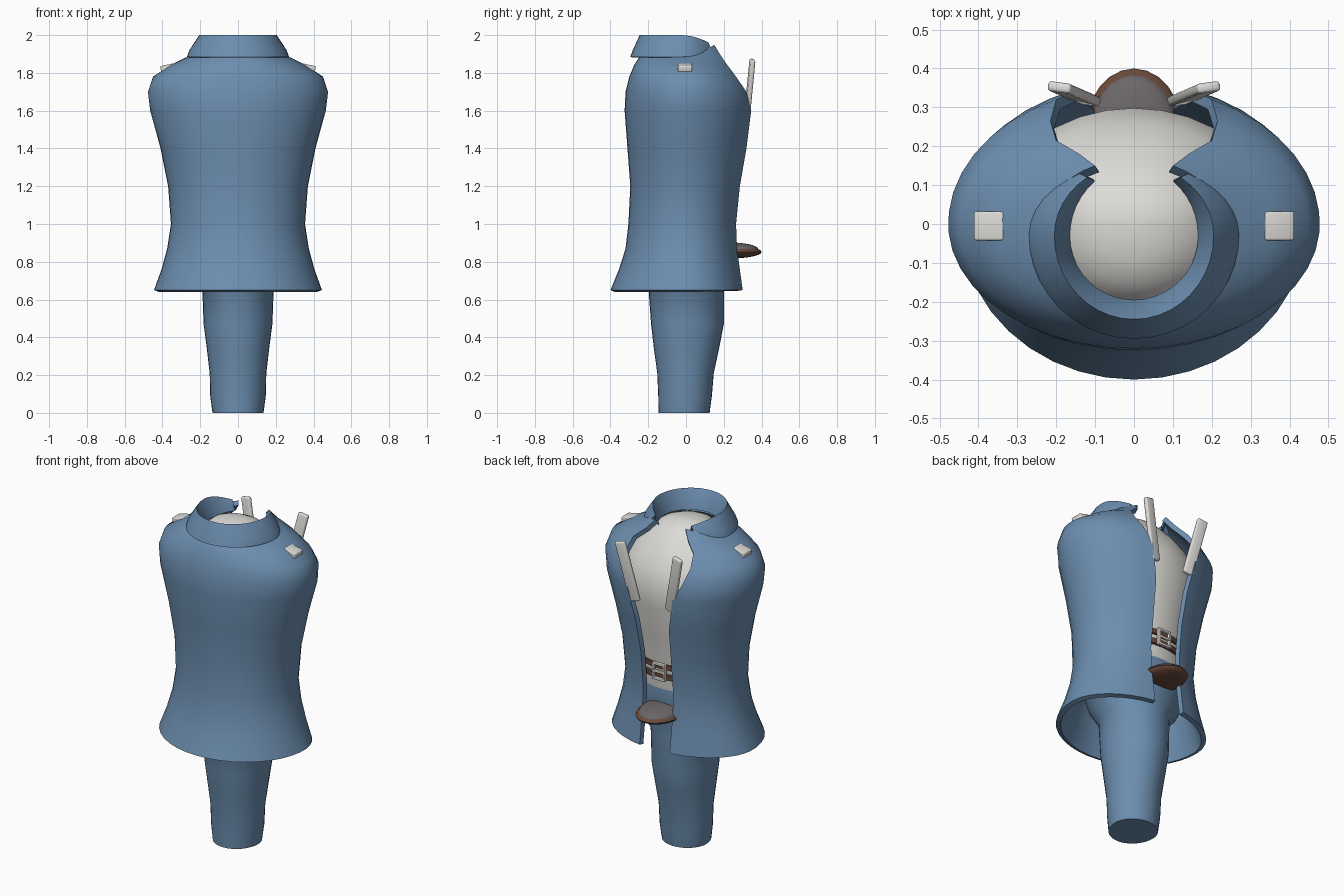
import bpy, bmesh, math
from mathutils import Vector, Matrix

cube = bpy.data.objects.get("Cube")
if cube:
    bpy.data.objects.remove(cube, do_unlink=True)


def material(name, rgb):
    m = bpy.data.materials.new(name)
    m.use_nodes = True
    m.diffuse_color = (*rgb, 1)
    m.node_tree.nodes["Principled BSDF"].inputs["Base Color"].default_value = (*rgb, 1)
    return m


BLUE = material("coat blue", (0.15, 0.27, 0.43))
WHITE = material("off white", (0.72, 0.71, 0.68))
BROWN = material("leather brown", (0.14, 0.066, 0.042))
GREY = material("warm grey", (0.15, 0.135, 0.14))


def finish(name, bm, mat, thickness=0, bevel=0):
    mesh = bpy.data.meshes.new(name)
    bm.to_mesh(mesh)
    bm.free()
    ob = bpy.data.objects.new(name, mesh)
    bpy.context.collection.objects.link(ob)
    mesh.materials.append(mat)
    bpy.ops.object.select_all(action='DESELECT')
    ob.select_set(True)
    bpy.context.view_layer.objects.active = ob
    if thickness:
        mod = ob.modifiers.new("thickness", 'SOLIDIFY')
        mod.thickness, mod.offset = thickness, -1
        bpy.ops.object.modifier_apply(modifier=mod.name)
    if bevel:
        mod = ob.modifiers.new("bevel", 'BEVEL')
        mod.width, mod.segments = bevel, 3
        bpy.ops.object.modifier_apply(modifier=mod.name)
    bpy.ops.object.shade_smooth_by_angle(angle=math.radians(40))
    return ob


def loft(name, rings, mat, y0=0, thickness=0, cap=True, segs=32):
    """Rings: height, half width, front depth, back depth, back lift, half gap."""
    bm = bmesh.new()
    rows = []
    is_open = len(rings[0]) > 4
    for ring in rings:
        z, rx, front, back, lift, gap = (tuple(ring) + (0, 0))[:6]
        start = math.asin(gap / rx)
        back /= math.cos(start)
        row = []
        for i in range(segs + (1 if is_open else 0)):
            a = start + (2 * math.pi - 2 * start) * i / segs
            c = math.cos(a)
            row.append(bm.verts.new((rx * math.sin(a), y0 + c * (back if c > 0 else front),
                                     z + lift * max(0, c) ** 2)))
        rows.append(row)
    for low, high in zip(rows, rows[1:]):
        for j in range(segs):
            k = (j + 1) % len(low)
            bm.faces.new((low[j], high[j], high[k], low[k]))
    if cap and not is_open:
        bm.faces.new(rows[0])
        bm.faces.new(rows[-1][::-1])
    return finish(name, bm, mat, thickness)


def box(name, loc, size, mat, rot=Matrix(), bevel=0.004):
    bm = bmesh.new()
    bmesh.ops.create_cube(bm, size=1, matrix=Matrix.Translation(loc) @ rot
                          @ Matrix.Diagonal((*size, 1)))
    return finish(name, bm, mat, bevel=bevel)


def ellipsoid(name, loc, radii, mat):
    bm = bmesh.new()
    bmesh.ops.create_uvsphere(bm, u_segments=24, v_segments=12, radius=1,
                              matrix=Matrix.Translation(loc) @ Matrix.Diagonal((*radii, 1)))
    return finish(name, bm, mat)


# Coat with a full-height opening
loft("coat", [
    (0.65, 0.445, 0.40, 0.30, 0, 0.10),
    (0.76, 0.405, 0.355, 0.285, 0, 0.10),
    (0.87, 0.375, 0.32, 0.27, 0, 0.10),
    (1.00, 0.355, 0.305, 0.265, 0, 0.10),
    (1.20, 0.37, 0.295, 0.285, 0, 0.10),
    (1.40, 0.41, 0.31, 0.32, 0, 0.11),
    (1.60, 0.465, 0.325, 0.345, 0, 0.15),
    (1.70, 0.478, 0.32, 0.32, 0, 0.20),
    (1.78, 0.45, 0.30, 0.265, 0, 0.215),
    (1.84, 0.36, 0.275, 0.215, 0.01, 0.20),
    (1.88, 0.28, 0.25, 0.18, 0.025, 0.14),
    (1.90, 0.23, 0.22, 0.15, 0.06, 0.10),
], BLUE, thickness=0.028, segs=36)

# Folded collar
loft("collar", [
    (1.885, 0.27, 0.265, 0.16, 0.03, 0.15),
    (1.92, 0.258, 0.252, 0.16, 0.02, 0.14),
    (2.00, 0.205, 0.215, 0.15, -0.06, 0.12),
    (1.95, 0.182, 0.185, 0.145, -0.02, 0.11),
    (1.89, 0.165, 0.165, 0.14, 0.02, 0.10),
], BLUE, y0=-0.03, thickness=0.008)

# Shirt torso with a domed top
loft("shirt", [
    (0.92, 0.28, 0.23, 0.222),
    (1.10, 0.295, 0.24, 0.235),
    (1.30, 0.32, 0.25, 0.262),
    (1.50, 0.36, 0.26, 0.295),
    (1.62, 0.365, 0.26, 0.298),
    (1.72, 0.33, 0.25, 0.262),
    (1.80, 0.26, 0.22, 0.21),
    (1.86, 0.20, 0.19, 0.155),
    (1.90, 0.15, 0.155, 0.11),
    (1.925, 0.09, 0.10, 0.06),
    (1.935, 0.03, 0.04, 0.015),
], WHITE)

# Trousers: hips narrowing into one column
loft("trousers", [
    (0.00, 0.135, 0.145, 0.125),
    (0.09, 0.147, 0.147, 0.137),
    (0.21, 0.150, 0.152, 0.147),
    (0.34, 0.165, 0.17, 0.175),
    (0.47, 0.182, 0.185, 0.20),
    (0.68, 0.19, 0.20, 0.20),
    (0.76, 0.26, 0.24, 0.205),
    (0.88, 0.31, 0.27, 0.225),
    (0.97, 0.29, 0.25, 0.229),
    (1.03, 0.27, 0.23, 0.22),
], BLUE)

# Double belt and buckle frame
for name, z in (("lower_belt", 1.055), ("upper_belt", 1.115)):
    loft(name, [(z, 0.305, 0.25, 0.25), (z + 0.03, 0.305, 0.25, 0.25)], BROWN)
for side in (1, -1):
    box("buckle_side", (0.036 * side, 0.255, 1.10), (0.014, 0.02, 0.10), WHITE)
    box("buckle_bar", (0, 0.255, 1.10 + 0.044 * side), (0.086, 0.02, 0.014), WHITE)
box("buckle_prong", (0, 0.258, 1.10), (0.07, 0.016, 0.014), WHITE)

# Rounded peak below the belt
ellipsoid("peak_sole", (0, 0.24, 0.852), (0.125, 0.16, 0.034), BROWN)
ellipsoid("peak_top", (0, 0.235, 0.866), (0.112, 0.148, 0.036), GREY)

# Lapel slats and shoulder tabs on both sides
for side, label in ((1, "left"), (-1, "right")):
    bottom = Vector((0.115 * side, 0.318, 1.52))
    top = Vector((0.193 * side, 0.352, 1.87))
    along = top - bottom
    x_axis = Vector((1, 0.15 * side, 0))
    y_axis = along.cross(x_axis).normalized()
    x_axis = y_axis.cross(along).normalized()
    turn = Matrix((x_axis, y_axis, along.normalized())).transposed().to_4x4()
    box(label + "_slat", (bottom + top) / 2, (0.062, 0.026, along.length), WHITE, turn, 0.009)
    tilt = Matrix.Rotation(math.radians(12) * side, 4, 'Y')
    box(label + "_shoulder_tab", (0.37 * side, -0.005, 1.827), (0.08, 0.075, 0.034),
        WHITE, tilt, 0.006)
